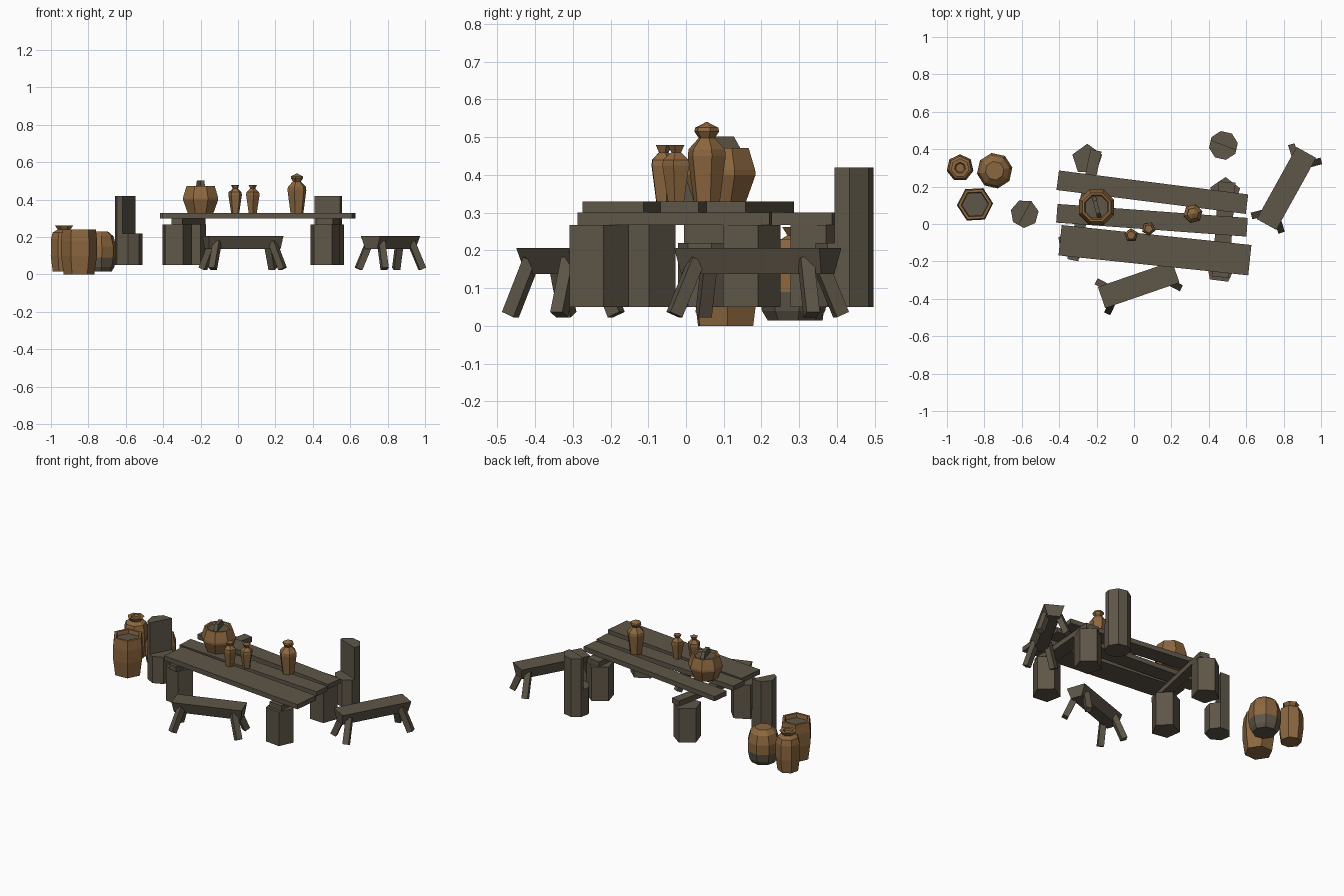
import bpy, bmesh, math
from mathutils import Vector, Matrix

if "Cube" in bpy.data.objects:
    bpy.data.objects.remove(bpy.data.objects["Cube"])


def mat(name, c):
    m = bpy.data.materials.new(name)
    m.diffuse_color = (*c, 1)
    m.use_nodes = True
    m.node_tree.nodes["Principled BSDF"].inputs["Base Color"].default_value = m.diffuse_color
    return m


WOOD = mat("weathered wood", (0.112, 0.092, 0.064))
CLAY = mat("brown clay", (0.262, 0.135, 0.050))


def finish(name, bm, mats, loc=(0, 0, 0), deg=0):
    bmesh.ops.recalc_face_normals(bm, faces=bm.faces)
    me = bpy.data.meshes.new(name)
    bm.to_mesh(me)
    bm.free()
    for m in mats:
        me.materials.append(m)
    ob = bpy.data.objects.new(name, me)
    ob.location = loc
    ob.rotation_euler.z = math.radians(deg)
    bpy.context.collection.objects.link(ob)
    return ob


def frustum(bm, low, high, z0, z1):
    """Box whose bottom (x, y half sizes) and top may differ."""
    rings = []
    for (a, b), z in ((low, z0), (high, z1)):
        rings.append([bm.verts.new((sx * a, sy * b, z))
                      for sx, sy in ((-1, -1), (1, -1), (1, 1), (-1, 1))])
    lo, hi = rings
    bm.faces.new(lo[::-1])
    bm.faces.new(hi)
    for i in range(4):
        j = (i + 1) % 4
        bm.faces.new((lo[i], lo[j], hi[j], hi[i]))
    return lo + hi


def beam(name, x, y, length, width, z0, z1, deg):
    bm = bmesh.new()
    s = (length / 2, width / 2)
    frustum(bm, s, s, z0, z1)
    return finish(name, bm, [WOOD], (x, y, 0), deg)


def lathe(bm, profile, n, turn=0):
    """Faceted turning; profile is (radius, z), closed by caps at both ends."""
    rings = []
    for r, z in profile:
        rings.append([bm.verts.new((r * math.cos(math.radians(turn) + math.tau * i / n),
                                    r * math.sin(math.radians(turn) + math.tau * i / n), z))
                      for i in range(n)])
    bm.faces.new(rings[0][::-1])
    for a, b in zip(rings, rings[1:]):
        for i in range(n):
            j = (i + 1) % n
            bm.faces.new((a[i], a[j], b[j], b[i]))
    return bm.faces.new(rings[-1])


def pot(name, x, y, profile, n, turn=0, wood_top=False, wood_below=None):
    bm = bmesh.new()
    cap = lathe(bm, profile, n, turn)
    if wood_top:
        cap.material_index = 1
    if wood_below is not None:
        for f in bm.faces:
            if f.calc_center_median().z < wood_below:
                f.material_index = 1
    return finish(name, bm, [CLAY, WOOD], (x, y, 0))


# table top planks
beam("back_plank", 0.098, 0.17, 1.02, 0.105, 0.30, 0.33, -7.2)
beam("middle_plank", 0.096, 0.02, 1.02, 0.10, 0.30, 0.33, -4.2)
beam("front_plank", 0.112, -0.14, 1.02, 0.163, 0.30, 0.33, -6)

# cross beams
beam("left_cross_beam", -0.265, 0.10, 0.60, 0.06, 0.267, 0.30, 78)
beam("right_cross_beam", 0.48, -0.03, 0.51, 0.09, 0.267, 0.30, 86)

# log supports
for name, x, y, turn in (("left_back", -0.25, 0.345, 90), ("left_front", -0.33, -0.11, 80),
                         ("right_back", 0.487, 0.167, 88), ("right_front", 0.463, -0.235, 83)):
    bm = bmesh.new()
    lathe(bm, [(0.084, 0.05), (0.084, 0.267)], 5, turn)
    finish(name + "_log", bm, [WOOD], (x, y, 0))


# log seats with half of the log left tall as a back rest
def chair(name, x, y, r, n, turn, normal):
    bm = bmesh.new()
    lathe(bm, [(r, 0.05), (r, 0.22)], n, turn)
    finish(name + "_seat", bm, [WOOD], (x, y, 0))
    bm = bmesh.new()
    lathe(bm, [(r, 0.05), (r, 0.42)], n, turn)
    cut = bmesh.ops.bisect_plane(bm, geom=bm.verts[:] + bm.edges[:] + bm.faces[:],
                                 plane_co=(0, 0, 0), plane_no=normal, clear_inner=True)
    edges = [e for e in cut["geom_cut"] if isinstance(e, bmesh.types.BMEdge)]
    bmesh.ops.holes_fill(bm, edges=edges)
    finish(name + "_back", bm, [WOOD], (x, y, 0))


chair("left_chair", -0.585, 0.055, 0.076, 7, 10, (-24, 13, 0))
chair("right_chair", 0.478, 0.42, 0.078, 8, 10, (10, 26, 0))


# half log benches on splayed legs
def bench(name, x, y, length, width, deg):
    bm = bmesh.new()
    h = length / 2
    frustum(bm, (h - 0.008, width * 0.30), (h, width / 2), 0.137, 0.207)
    finish(name + "_seat", bm, [WOOD], (x, y, 0), deg)
    bm = bmesh.new()
    for sx in (-1, 1):
        for sy in (-1, 1):
            top = Vector((sx * (h - 0.055), sy * 0.035, 0.175))
            foot = Vector((sx * (h - 0.012), sy * 0.08, 0.03))
            d = top - foot
            vs = frustum(bm, (0.018, 0.018), (0.018, 0.018), 0, d.length)
            rot = d.to_track_quat('Z', 'Y').to_matrix().to_4x4()
            bmesh.ops.transform(bm, matrix=Matrix.Translation(foot) @ rot, verts=vs)
    finish(name + "_legs", bm, [WOOD], (x, y, 0), deg)


bench("front_bench", 0.025, -0.325, 0.42, 0.12, 19)
bench("right_bench", 0.815, 0.19, 0.44, 0.12, 61)

# storage pots beside the table
pot("open_pot", -0.85, 0.105,
    [(0.082, 0), (0.096, 0.10), (0.097, 0.18), (0.09, 0.24), (0.074, 0.24), (0.07, 0.215)],
    6, 3, wood_top=True)
pot("round_pot", -0.745, 0.285,
    [(0.07, 0.015), (0.085, 0.04), (0.095, 0.09), (0.096, 0.15), (0.08, 0.205), (0.05, 0.23)],
    8, 10, wood_below=0.07)
pot("storage_jug", -0.93, 0.30,
    [(0.062, 0.015), (0.073, 0.10), (0.072, 0.19), (0.062, 0.225), (0.035, 0.24),
     (0.05, 0.262), (0.03, 0.262), (0.024, 0.25)], 7, 90)

# lidded pot on the table
pot("serving_pot", -0.20, 0.09,
    [(0.075, 0.33), (0.102, 0.40), (0.101, 0.413), (0.082, 0.472), (0.07, 0.472),
     (0.064, 0.462)], 8, 22.5, wood_top=True)
bm = bmesh.new()
frustum(bm, (0.062, 0.011), (0.035, 0.011), 0.455, 0.502)
finish("lid_handle", bm, [WOOD], (-0.20, 0.09, 0), -75)

# vases on the table
for i, (x, y) in enumerate(((-0.015, -0.06), (0.078, -0.025))):
    pot(f"small_vase_{i + 1}", x, y,
        [(0.023, 0.33), (0.038, 0.425), (0.036, 0.44), (0.014, 0.46), (0.024, 0.479),
         (0.012, 0.479)], 5, 20 + 40 * i)
pot("tall_vase", 0.315, 0.055,
    [(0.036, 0.33), (0.052, 0.45), (0.05, 0.468), (0.022, 0.498), (0.034, 0.515),
     (0.032, 0.525), (0.002, 0.54)], 6, 15)
